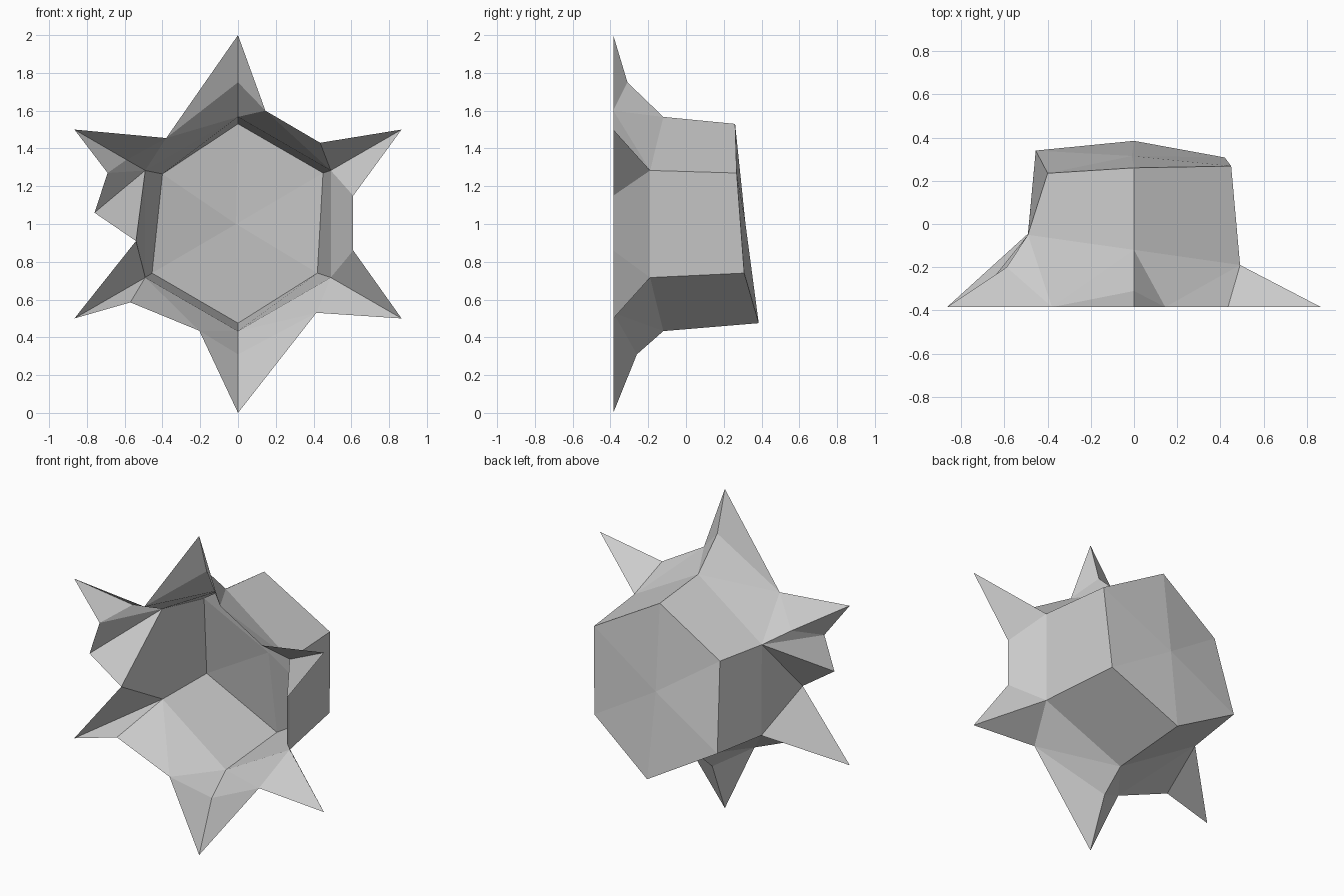
import bpy
import bmesh
from math import sin, cos, radians

cube = bpy.data.objects.get("Cube")
if cube:
    bpy.data.objects.remove(cube, do_unlink=True)

RIM_Y = -0.385     # flat plane of the open star-shaped rim
SIDES = 6


def hex_point(index, radius, depth):
    """Point on an upright hexagon, counted clockwise from the top."""
    angle = radians(60 * index)
    return (radius * sin(angle), depth, 1 + radius * cos(angle))


# Depth of each corner of the cup's mouth
mouth_depths = [-0.12, -0.19, -0.19, -0.12, -0.045, -0.05]

# Corners of the slanted cup floor
floor_corners = [(0, 0.26, 1.53), (0.45, 0.268, 1.27), (0.42, 0.308, 0.74),
                 (0, 0.385, 0.475), (-0.455, 0.34, 0.74), (-0.40, 0.235, 1.265)]
floor_centre = (-0.01, 0.315, 1.0)

# Rim valleys (x, z) between each petal tip and the next
valleys = [[(0.145, 1.6), (0.435, 1.43)],
           [(0.61, 1.15), (0.61, 0.86)],
           [(0.415, 0.53)],
           [(-0.205, 0.435), (-0.57, 0.585)],
           [(-0.54, 0.91), (-0.76, 1.06), (-0.69, 1.27)],
           [(-0.38, 1.455)]]

# Extra bend along the ridge of some petals
ridge_bends = {0: (0, -0.31, 1.75), 3: (0, -0.26, 0.31), 5: (-0.59, -0.2, 1.34)}

bm = bmesh.new()
floor = [bm.verts.new(co) for co in floor_corners]
mouth = [bm.verts.new(hex_point(i, 0.567, d)) for i, d in enumerate(mouth_depths)]
tips = [bm.verts.new(hex_point(i, 1, RIM_Y)) for i in range(SIDES)]
bends = {i: bm.verts.new(co) for i, co in ridge_bends.items()}
centre = bm.verts.new(floor_centre)


def half_petal(index, valley):
    """One side of a petal, from its ridge down to a rim valley."""
    ridge = [tips[index], mouth[index]]
    if index in bends:
        ridge.insert(1, bends[index])
    for outer, inner in zip(ridge, ridge[1:]):
        bm.faces.new((outer, valley, inner))


for i in range(SIDES):
    j = (i + 1) % SIDES
    rim = [bm.verts.new((x, RIM_Y, z)) for x, z in valleys[i]]

    # Cup floor and wall
    bm.faces.new((centre, floor[i], floor[j]))
    bm.faces.new((floor[i], mouth[i], mouth[j], floor[j]))

    # Petal sides and the web between neighbouring petals
    half_petal(i, rim[0])
    half_petal(j, rim[-1])
    bm.faces.new((mouth[i], rim[0], mouth[j]))
    for a, b in zip(rim, rim[1:]):
        bm.faces.new((mouth[j], a, b))

bmesh.ops.recalc_face_normals(bm, faces=bm.faces)

mesh = bpy.data.meshes.new("star_cup")
bm.to_mesh(mesh)
bm.free()
star_cup = bpy.data.objects.new("star_cup", mesh)
bpy.context.collection.objects.link(star_cup)

# Single light grey colour
grey = bpy.data.materials.new("light_grey")
grey.use_nodes = True
colour = (0.6, 0.6, 0.6, 1)
grey.diffuse_color = colour
grey.node_tree.nodes["Principled BSDF"].inputs["Base Color"].default_value = colour
mesh.materials.append(grey)
